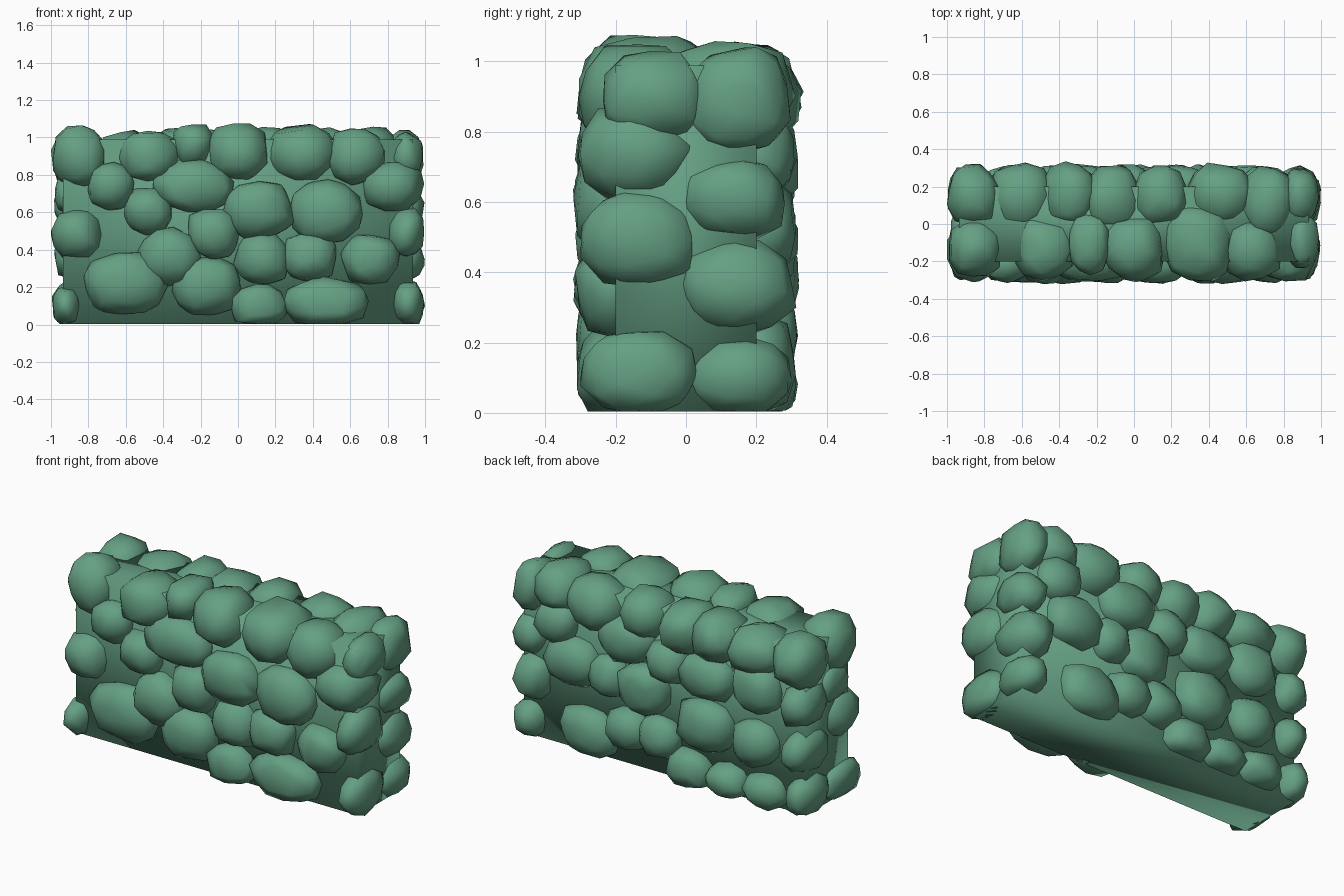
import bpy, bmesh, random
from mathutils import Vector, Matrix

random.seed(11)
green = bpy.data.materials.new("mossy green")
green.diffuse_color = (0.13, 0.35, 0.228, 1)


def finish(name, bm):
    me = bpy.data.meshes.new(name)
    bm.to_mesh(me)
    bm.free()
    me.materials.append(green)
    for p in me.polygons:
        p.use_smooth = True
    ob = bpy.data.objects.new(name, me)
    bpy.context.collection.objects.link(ob)
    return ob


def add_stone(bm, c, h):
    # lumpy, slightly boxy low-poly pebble with a randomly tilted facet layout
    tmp = bmesh.new()
    bmesh.ops.create_icosphere(tmp, subdivisions=2, radius=1)
    axis = Vector([random.uniform(-1, 1) for _ in range(3)]).normalized()
    rot = Matrix.Rotation(random.uniform(0, 6), 3, axis)
    for v in tmp.verts:
        p = rot @ v.co
        k = 2.5
        p = p / sum(abs(a) ** k for a in p) ** (1 / k)
        p *= random.uniform(0.95, 1.12)
        q = [c[i] + p[i] * h[i] for i in range(3)]
        v.co = (max(-1, min(1, q[0])), max(-.335, min(.335, q[1])),
                max(0.004, min(1.075, q[2])))
    bmesh.ops.convex_hull(tmp, input=list(tmp.verts))
    loose = [v for v in tmp.verts if not v.link_faces]
    bmesh.ops.delete(tmp, geom=loose, context='VERTS')
    me = bpy.data.meshes.new("tmp")
    tmp.to_mesh(me)
    tmp.free()
    bm.from_mesh(me)
    bpy.data.meshes.remove(me)


# solid core of the wall, softly shaded
bm = bmesh.new()
bmesh.ops.create_cube(bm, size=1)
for v in bm.verts:
    v.co = (v.co.x * 1.87, v.co.y * .40, (v.co.z + .5) * .985 + .004)
finish("wall_core", bm)

# front stones: x, z, half width, half height
front = [(-.68, .74, .12, .12), (-.24, .74, .20, .14),
         (-.48, .61, .13, .12), (.11, .61, .18, .15), (.47, .60, .18, .16),
         (-.13, .49, .14, .13), (-.37, .36, .16, .15), (.13, .35, .14, .13),
         (.38, .36, .14, .13), (.71, .35, .15, .13), (-.60, .22, .21, .16),
         (-.16, .21, .18, .15), (.11, .10, .14, .11), (.47, .11, .21, .14)]
bm = bmesh.new()
for x, z, w, h in front:
    add_stone(bm, (x, -.20, z), (w, .11, h))
finish("front_stones", bm)

# back stones, same layout
back = [(.49, .14, .18, .14), (-.18, .09, .14, .11), (-.43, .08, .13, .10),
        (-.68, .09, .13, .10), (.60, .53, .17, .14), (.35, .50, .12, .12),
        (.13, .49, .16, .14), (.23, .22, .13, .12), (.02, .23, .13, .12),
        (-.29, .38, .18, .15), (-.62, .36, .14, .13), (-.30, .67, .17, .13),
        (-.62, .68, .15, .14), (.24, .75, .18, .13), (-.03, .69, .13, .12),
        (.70, .74, .13, .12)]
bm = bmesh.new()
for x, z, w, h in back:
    add_stone(bm, (x, .20, z), (w, .11, h))
finish("back_stones", bm)

# capping stones: x, y, z, half sizes
cap = [(-.85, -.13, .90, .14, .15, .16), (-.48, -.13, .90, .16, .17, .14),
       (-.24, -.11, .96, .11, .16, .11), (0, -.13, .92, .16, .18, .15),
       (.34, -.10, .91, .19, .21, .15), (.63, -.14, .90, .15, .16, .15),
       (.90, -.09, .90, .085, .14, .12), (-.86, .15, .90, .13, .16, .15),
       (-.60, .15, .90, .16, .17, .13), (-.34, .16, .91, .14, .16, .13),
       (-.12, .14, .90, .15, .17, .14), (.14, .15, .92, .14, .16, .13),
       (.46, .16, .90, .17, .16, .14), (.72, .12, .92, .14, .18, .13),
       (.89, .15, .89, .095, .14, .14)]
# stones wrapping the four vertical corners, same columns
right_end = [(.82, -.14, .74, .16, .165, .13), (.90, -.13, .49, .09, .16, .13),
             (.91, -.13, .11, .08, .16, .12), (.89, .14, .61, .10, .14, .11),
             (.87, .145, .36, .12, .16, .13), (.89, .15, .10, .10, .145, .11)]
left_end = [(-.86, -.14, .48, .13, .16, .13), (-.92, -.13, .10, .07, .16, .10),
            (-.89, .15, .64, .09, .155, .12), (-.89, .15, .37, .09, .155, .12),
            (-.91, .15, .11, .08, .15, .11), (-.92, -.06, .70, .06, .12, .10)]
for name, rows in (("cap_stones", cap), ("right_end_stones", right_end),
                   ("left_end_stones", left_end)):
    bm = bmesh.new()
    for x, y, z, a, b, c in rows:
        add_stone(bm, (x, y, z), (a, b, c))
    finish(name, bm)
